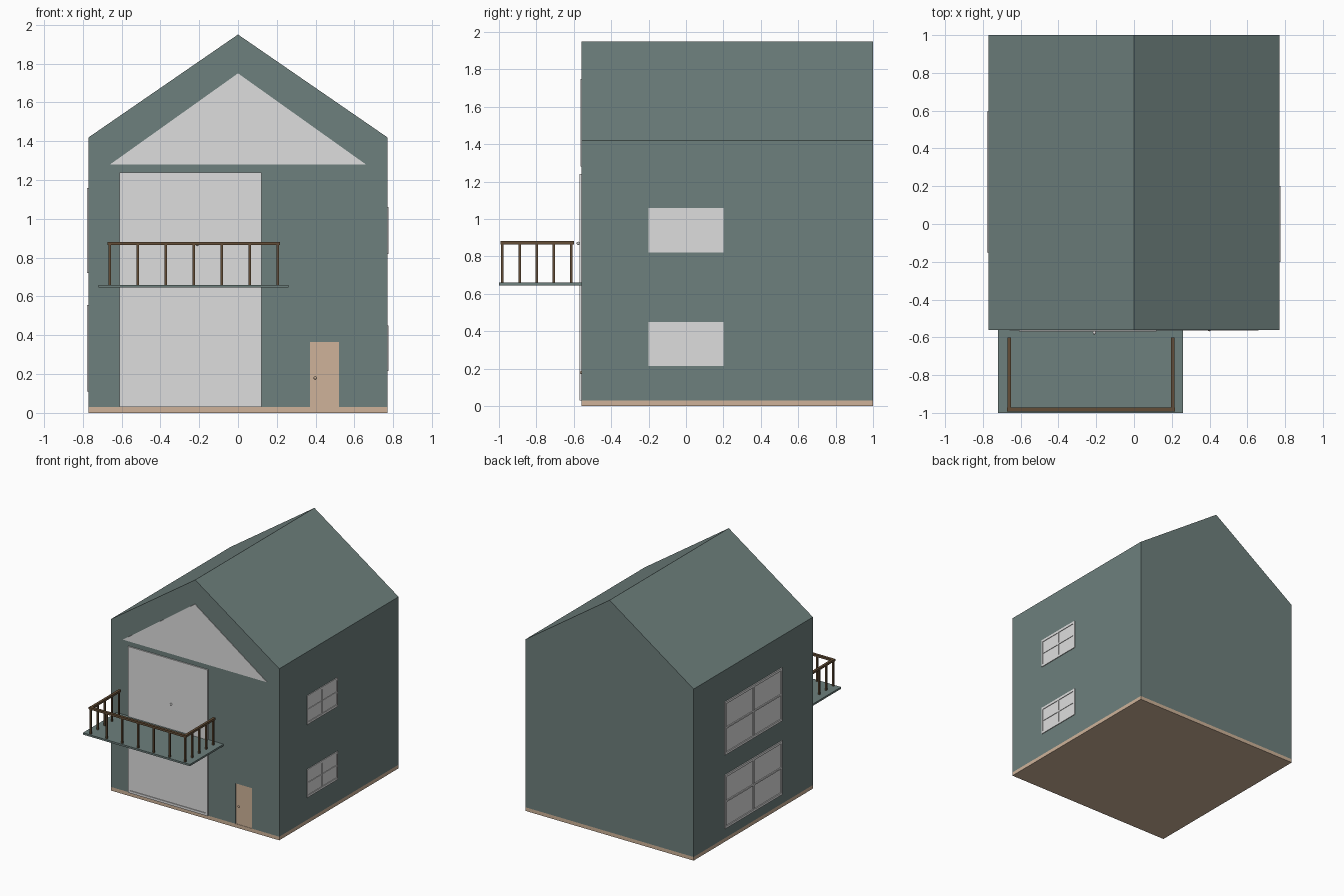
import bpy, bmesh, math
from mathutils import Vector

if "Cube" in bpy.data.objects:
    bpy.data.objects.remove(bpy.data.objects["Cube"])

def mat(name, rgb):
    m = bpy.data.materials.new(name)
    m.diffuse_color = (*rgb, 1)
    m.use_nodes = True
    m.node_tree.nodes["Principled BSDF"].inputs["Base Color"].default_value = m.diffuse_color
    return m

TEAL = mat("teal_wall", (0.155, 0.215, 0.205))
WHITE = mat("off_white", (0.73, 0.73, 0.73))
TAN = mat("tan_wood", (0.62, 0.45, 0.32))
BROWN = mat("brown_wood", (0.127, 0.076, 0.038))

def finish(bm, name, m):
    bmesh.ops.recalc_face_normals(bm, faces=bm.faces)
    me = bpy.data.meshes.new(name)
    bm.to_mesh(me)
    bm.free()
    me.materials.append(m)
    ob = bpy.data.objects.new(name, me)
    bpy.context.collection.objects.link(ob)
    return ob

def add_box(bm, lo, hi):
    vs = bmesh.ops.create_cube(bm, size=1)["verts"]
    lo, hi = Vector(lo), Vector(hi)
    for v in vs:
        v.co = Vector([(lo[i] + hi[i]) / 2 + v.co[i] * (hi[i] - lo[i]) for i in range(3)])

def boxes(name, m, *pairs):
    bm = bmesh.new()
    for lo, hi in pairs:
        add_box(bm, lo, hi)
    return finish(bm, name, m)

def prism(name, m, profile, y0, y1):
    # extrude an x/z outline along y
    bm = bmesh.new()
    f = bm.faces.new([bm.verts.new((x, y0, z)) for x, z in profile])
    r = bmesh.ops.extrude_face_region(bm, geom=[f])
    for g in r["geom"]:
        if isinstance(g, bmesh.types.BMVert):
            g.co.y = y1
    return finish(bm, name, m)

def knob(name, m, loc, r):
    bm = bmesh.new()
    bmesh.ops.create_uvsphere(bm, u_segments=12, v_segments=8, radius=r)
    bmesh.ops.translate(bm, verts=bm.verts, vec=loc)
    ob = finish(bm, name, m)
    for p in ob.data.polygons:
        p.use_smooth = True

FRONT, BACK, HALF = -0.56, 1.0, 0.77

# base and gabled house body
boxes("base", TAN, ((-HALF, FRONT, 0), (HALF, BACK, 0.03)))
house = prism("house", TEAL, [(-HALF, 0.03), (HALF, 0.03), (HALF, 1.42),
                              (0, 1.95), (-HALF, 1.42)], FRONT, BACK)

# recess for the small door
cutter = boxes("door_cutter", TEAL, ((0.37, FRONT - 0.1, 0.02), (0.52, FRONT + 0.012, 0.365)))
cutter.hide_render = True
cutter.hide_viewport = True
mod = house.modifiers.new("door_recess", "BOOLEAN")
mod.object = cutter
mod.operation = "DIFFERENCE"
mod.solver = "EXACT"

# small front door
boxes("small_door", TAN, ((0.37, FRONT + 0.003, 0.03), (0.52, FRONT + 0.02, 0.365)))
knob("small_door_knob", TAN, (0.398, FRONT, 0.18), 0.008)

# gable triangle
prism("gable_panel", WHITE, [(-0.66, 1.28), (0.66, 1.28), (0, 1.75)], FRONT - 0.004, FRONT + 0.01)

# garage door: frame around a slightly recessed panel
x0, x1, yf = -0.61, 0.12, FRONT - 0.01
boxes("garage_frame", WHITE,
      ((x0, yf, 0.03), (x0 + 0.018, FRONT + 0.01, 0.65)),
      ((x1 - 0.018, yf, 0.03), (x1, FRONT + 0.01, 0.65)),
      ((x0 + 0.018, yf, 0.03), (x1 - 0.018, FRONT + 0.01, 0.05)),
      ((x0 + 0.018, yf, 0.62), (x1 - 0.018, FRONT + 0.01, 0.65)))
boxes("garage_panel", WHITE, ((x0 + 0.01, yf + 0.006, 0.04), (x1 - 0.01, FRONT + 0.01, 0.64)))

# balcony door
boxes("balcony_door", WHITE, ((x0, yf, 0.65), (x1, FRONT + 0.01, 1.24)))
knob("balcony_door_knob", WHITE, (-0.21, yf - 0.006, 0.87), 0.009)

# four-pane side windows
def window(name, side, out, y0, y1, z0, z1):
    w, g = 0.015, 0.006
    ym, zm = (y0 + y1) / 2, (z0 + z1) / 2
    def xr(t):
        return sorted((side * (HALF - 0.01), side * (HALF + t)))
    def bar(t, ya, yb, za, zb):
        a, b = xr(t)
        return ((a, ya, za), (b, yb, zb))
    boxes(name + "_frame", WHITE,
          bar(out, y0, y0 + w, z0, z1), bar(out, y1 - w, y1, z0, z1),
          bar(out, y0 + w, y1 - w, z0, z0 + w * 1.3), bar(out, y0 + w, y1 - w, z1 - w * 1.3, z1),
          bar(out, ym - g, ym + g, z0 + w, z1 - w),
          bar(out - 0.0005, y0 + w, y1 - w, zm - g, zm + g))
    boxes(name + "_panes", WHITE, bar(0.001, y0 + 0.005, y1 - 0.005, z0 + 0.005, z1 - 0.005))

window("right_lower_window", 1, 0.006, -0.2, 0.2, 0.215, 0.45)
window("right_upper_window", 1, 0.006, -0.2, 0.2, 0.82, 1.06)
window("left_lower_window", -1, 0.009, -0.15, 0.595, 0.11, 0.555)
window("left_upper_window", -1, 0.009, -0.15, 0.595, 0.72, 1.16)

# balcony slab
boxes("balcony_floor", TEAL, ((-0.72, -1.0, 0.645), (0.26, FRONT + 0.01, 0.66)))

# balcony railing: posts on three sides, rails on top
xl, xr_, yp, h = -0.66, 0.205, -0.982, 0.0065
spots = [(xl + (xr_ - xl) * i / 6, yp) for i in range(7)]
spots += [(x, yp + 0.092 * i) for x in (xl, xr_) for i in range(1, 5)]
boxes("balcony_posts", BROWN,
      *[((x - h, y - h, 0.655), (x + h, y + h, 0.87)) for x, y in spots])
boxes("balcony_front_rail", BROWN, ((xl - 0.012, -0.993, 0.865), (xr_ + 0.012, -0.971, 0.882)))
boxes("balcony_side_rails", BROWN,
      *[((x - 0.01, -0.971, 0.865), (x + 0.01, -0.6, 0.882)) for x in (xl, xr_)])
